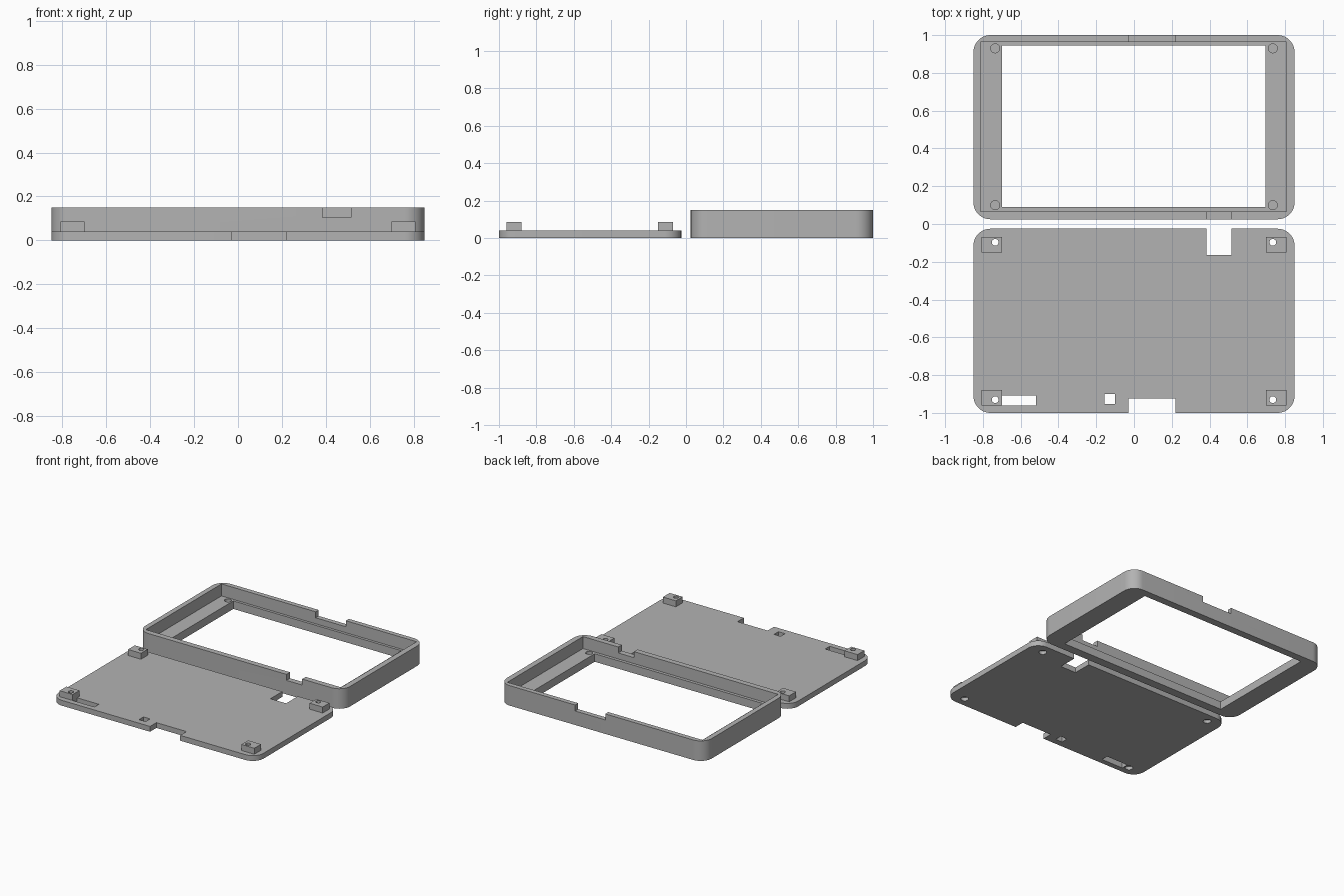
import bpy, bmesh, math

if "Cube" in bpy.data.objects:
    bpy.data.objects.remove(bpy.data.objects["Cube"], do_unlink=True)

grey = bpy.data.materials.new("plain grey")
grey.use_nodes = True
grey.diffuse_color = (0.45, 0.45, 0.45, 1)
grey.node_tree.nodes["Principled BSDF"].inputs["Base Color"].default_value = (0.45, 0.45, 0.45, 1)


def prism(name, outline, z0, z1):
    """Extrude a flat outline from z0 up to z1."""
    bm = bmesh.new()
    base = bm.faces.new([bm.verts.new((x, y, z0)) for x, y in outline])
    top = bmesh.ops.extrude_face_region(bm, geom=[base])["geom"]
    verts = [v for v in top if isinstance(v, bmesh.types.BMVert)]
    bmesh.ops.translate(bm, verts=verts, vec=(0, 0, z1 - z0))
    bmesh.ops.recalc_face_normals(bm, faces=bm.faces)
    mesh = bpy.data.meshes.new(name)
    bm.to_mesh(mesh)
    bm.free()
    mesh.materials.append(grey)
    obj = bpy.data.objects.new(name, mesh)
    bpy.context.collection.objects.link(obj)
    return obj


def box(name, x0, x1, y0, y1, z0, z1):
    return prism(name, [(x0, y0), (x1, y0), (x1, y1), (x0, y1)], z0, z1)


def arc(x, y, r, start, sweep, steps):
    angles = [math.radians(start + sweep * i / steps) for i in range(steps + 1)]
    return [(x + r * math.cos(a), y + r * math.sin(a)) for a in angles]


def disc(name, x, y, r, z0, z1):
    return prism(name, arc(x, y, r, 0, 360, 24)[:-1], z0, z1)


def rounded_slab(name, x, y0, y1, r, z1):
    corners = [(x - r, y1 - r), (r - x, y1 - r), (r - x, y0 + r), (x - r, y0 + r)]
    outline = [p for i, c in enumerate(corners) for p in arc(*c, r, 90 * i, 90, 12)]
    return prism(name, outline, 0, z1)


def cut(obj, cutters):
    """Subtract each cutter, then discard it."""
    bpy.context.view_layer.objects.active = obj
    for cutter in cutters:
        cutter.hide_render = True
        mod = obj.modifiers.new("cut", "BOOLEAN")
        mod.operation, mod.solver, mod.object = "DIFFERENCE", "EXACT", cutter
        bpy.ops.object.modifier_apply(modifier=mod.name)
        bpy.data.objects.remove(cutter, do_unlink=True)


def smooth(obj):
    bpy.ops.object.select_all(action="DESELECT")
    obj.select_set(True)
    bpy.context.view_layer.objects.active = obj
    bpy.ops.object.shade_smooth_by_angle(angle=math.radians(30))


SIDES = (("left", 1), ("right", -1))
HOLE_X = 0.735
LEDGE = 0.06

# Bezel frame: stepped recess, window, two rim notches and blind screw holes
frame = rounded_slab("bezel_frame", 0.85, 0.025, 1.0, 0.09, 0.15)
cutters = [
    box("recess", -0.812, 0.808, 0.067, 0.964, LEDGE, 0.2),
    box("window", -0.70, 0.695, 0.09, 0.944, -0.1, 0.1),
    box("back_notch", -0.03, 0.22, 0.95, 1.1, 0.105, 0.2),
    box("front_notch", 0.385, 0.515, -0.1, 0.08, 0.105, 0.2),
]
for _, s in SIDES:
    for y in (0.10, 0.93):
        cutters.append(disc("screw_hole", s * HOLE_X, y, 0.024, 0.02, LEDGE + 0.02))
cut(frame, cutters)
smooth(frame)

# Back plate: edge notches, slot and small square opening
plate = rounded_slab("back_plate", 0.85, -1.0, -0.025, 0.09, 0.04)
cutters = [
    box("rear_notch", 0.385, 0.515, -0.165, 0.1, -0.1, 0.1),
    box("front_notch", -0.03, 0.22, -1.1, -0.925, -0.1, 0.1),
    box("slot", -0.70, -0.52, -0.96, -0.907, -0.1, 0.1),
    box("square_opening", -0.155, -0.10, -0.953, -0.90, -0.1, 0.1),
]

# Screw posts on the plate, with a wider hole from below
for side, s in SIDES:
    for place, y0, y1, hole_y in (("front", -0.96, -0.88, -0.93), ("back", -0.15, -0.07, -0.097)):
        x0, x1 = sorted((s * 0.70, s * 0.808))
        post = box(f"{place}_{side}_post", x0, x1, y0, y1, 0.04, 0.085)
        cut(post, [disc("hole", s * HOLE_X, hole_y, 0.018, -0.1, 0.2)])
        smooth(post)
        cutters.append(disc("hole", s * HOLE_X, hole_y, 0.018, -0.1, 0.2))
        cutters.append(disc("counterbore", s * HOLE_X, hole_y, 0.027, -0.1, 0.025))
cut(plate, cutters)
smooth(plate)
